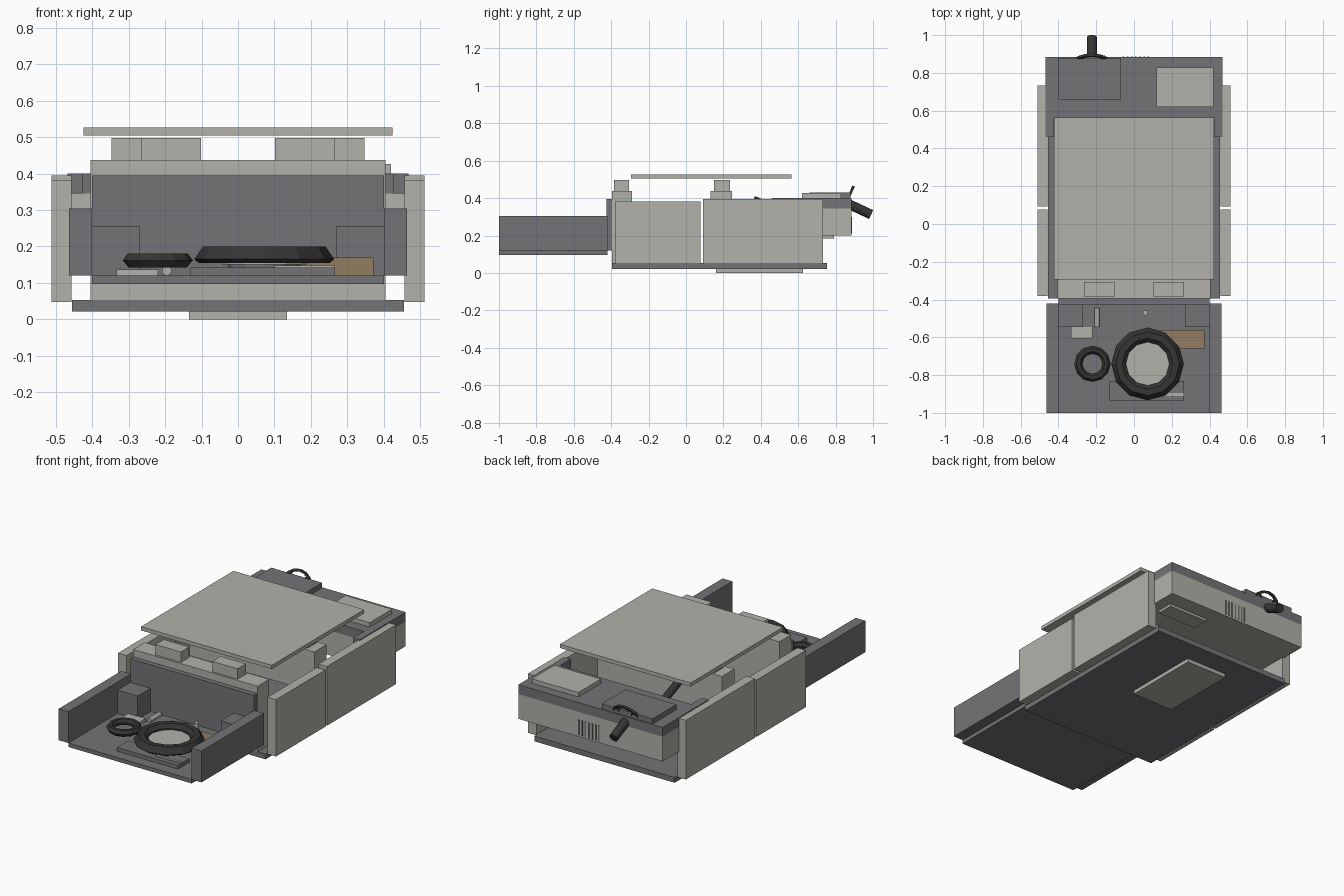
import bpy, bmesh, math
from mathutils import Vector

cube = bpy.data.objects.get("Cube")
if cube:
    bpy.data.objects.remove(cube, do_unlink=True)


def material(name, r, g, b):
    m = bpy.data.materials.new(name)
    m.use_nodes = True
    m.diffuse_color = (r, g, b, 1)
    m.node_tree.nodes["Principled BSDF"].inputs["Base Color"].default_value = (r, g, b, 1)
    return m


LIGHT = material("warm light grey", .45, .44, .40)
DARK = material("dark grey", .175, .173, .185)
BLACK = material("rubber black", .035, .035, .035)
BROWN = material("tan brown", .29, .20, .12)


def finish(name, bm, mat):
    bmesh.ops.recalc_face_normals(bm, faces=bm.faces)
    mesh = bpy.data.meshes.new(name)
    bm.to_mesh(mesh)
    bm.free()
    mesh.materials.append(mat)
    ob = bpy.data.objects.new(name, mesh)
    bpy.context.collection.objects.link(ob)
    return ob


def box(name, mat, x, y, z):
    """Box from (min, max) pairs."""
    bm = bmesh.new()
    bmesh.ops.create_cube(bm, size=1)
    for v in bm.verts:
        v.co = [lo + (c + .5) * (hi - lo) for c, (lo, hi) in zip(v.co, (x, y, z))]
    return finish(name, bm, mat)


def pair(name, mat, x, y, z):
    """Box on the left (+x) and its twin on the right."""
    box("left_" + name, mat, x, y, z)
    box("right_" + name, mat, (-x[1], -x[0]), y, z)


def rod(name, mat, a, b, radius, sides=12):
    a, b = Vector(a), Vector(b)
    bm = bmesh.new()
    bmesh.ops.create_cone(bm, cap_ends=True, segments=sides, radius1=radius,
                          radius2=radius, depth=(b - a).length)
    ob = finish(name, bm, mat)
    ob.location = (a + b) / 2
    ob.rotation_euler = (b - a).to_track_quat("Z", "Y").to_euler()
    return ob


def ring(name, mat, centre, profile, sides=12):
    """Closed (radius, height) profile turned around z."""
    bm = bmesh.new()
    loops = []
    for i in range(sides):
        a = math.tau * i / sides
        loops.append([bm.verts.new((r * math.cos(a), r * math.sin(a), h)) for r, h in profile])
    n = len(profile)
    for i in range(sides):
        p, q = loops[i], loops[(i + 1) % sides]
        for j in range(n):
            k = (j + 1) % n
            bm.faces.new((p[j], q[j], q[k], p[k]))
    ob = finish(name, bm, mat)
    ob.location = centre
    return ob


# Base and roof
box("base_plate", DARK, (-.455, .455), (-.395, .755), (.022, .053))
box("underside_pad", LIGHT, (-.135, .135), (.16, .625), (0, .022))
box("roof_panel", LIGHT, (-.424, .424), (-.293, .563), (.504, .526))

# Side panels
pair("front_side_panel", LIGHT, (.457, .512), (-.38, .078), (.048, .381))
pair("rear_side_panel", LIGHT, (.457, .512), (.092, .733), (.048, .395))

# Cross frames carrying the roof supports
box("front_frame", LIGHT, (-.404, .404), (-.395, -.288), (.053, .437))
box("middle_frame", LIGHT, (-.404, .404), (.13, .245), (.2, .437))
pair("front_roof_block", LIGHT, (.102, .266), (-.384, -.306), (.437, .498))
pair("middle_roof_block", LIGHT, (.18, .347), (.15, .235), (.437, .498))

# Front tray
box("tray_floor", DARK, (-.4, .4), (-1, -.42), (.097, .12))
pair("tray_wall", DARK, (.4, .463), (-1, -.42), (.12, .304))
box("tray_back_plate", DARK, (-.4, .4), (-.425, -.395), (.12, .394))
pair("tray_corner_block", DARK, (.27, .4), (-.544, -.425), (.12, .256))

# Tray contents
box("flat_step", DARK, (-.13, .265), (-.935, -.83), (.12, .142))
box("thin_strip", LIGHT, (.1, .265), (-.91, -.895), (.125, .148))
box("brown_box", BROWN, (.14, .372), (-.66, -.56), (.12, .17))
box("small_light_box", LIGHT, (-.333, -.22), (-.605, -.54), (.12, .137))
rod("lying_pin", LIGHT, (-.195, -.545, .133), (-.195, -.445, .133), .013)
rod("upright_pin", LIGHT, (.06, -.47, .12), (.06, -.47, .16), .014)
ring("large_ring", BLACK, (.072, -.74, .155),
     [(.115, 0), (.18, 0), (.192, .01), (.168, .045), (.135, .045), (.115, .025)])
rod("large_ring_disc", LIGHT, (.072, -.74, .15), (.072, -.74, .172), .116)
rod("large_ring_foot", DARK, (.072, -.74, .12), (.072, -.74, .152), .1)
ring("small_ring", BLACK, (-.22, -.74, .142),
     [(.055, .008), (.08, 0), (.096, .02), (.083, .038), (.065, .038), (.052, .022)])

# Rear housing
box("rear_housing", LIGHT, (-.468, .468), (.56, .885), (.2, .345))
box("rear_cap", DARK, (-.468, .468), (.56, .885), (.345, .4))
pair("cap_arm", DARK, (.425, .468), (.46, .56), (.345, .4))
box("top_light_plate", LIGHT, (.118, .42), (.62, .828), (.4, .426))
box("top_dark_plate", DARK, (-.4, -.07), (.66, .88), (.4, .43))
box("housing_under_plate", LIGHT, (.14, .4), (.69, .79), (.185, .2))
for i in range(7):
    x = -.06 + i * .022
    box(f"vent_slat_{i + 1}", DARK, (x, x + .008), (.885, .888), (.21, .3))

# Control wheel on its tilted column
hub, tip = Vector((-.223, .855, .375)), Vector((-.223, .99, .312))
rod("wheel_column", BLACK, hub, tip, .026)
wheel = ring("wheel_rim", BLACK, hub,
             [(.084, -.007), (.098, -.007), (.098, .007), (.084, .007)], 16)
wheel.rotation_euler = (tip - hub).to_track_quat("Z", "Y").to_euler()
axis = (tip - hub).normalized()
up = axis.cross(Vector((-1, 0, 0))).normalized()
if up.z < 0:
    up.negate()
for name, angle in (("left", .7), ("right", -.7)):
    spoke = up * math.cos(angle) + Vector((math.sin(angle), 0, 0))
    rod(name + "_wheel_spoke", BLACK, hub, hub + spoke * .09, .007, 6)
rod("inner_rod", BLACK, (-.2, .36, .39), (-.2, .56, .31), .022)
